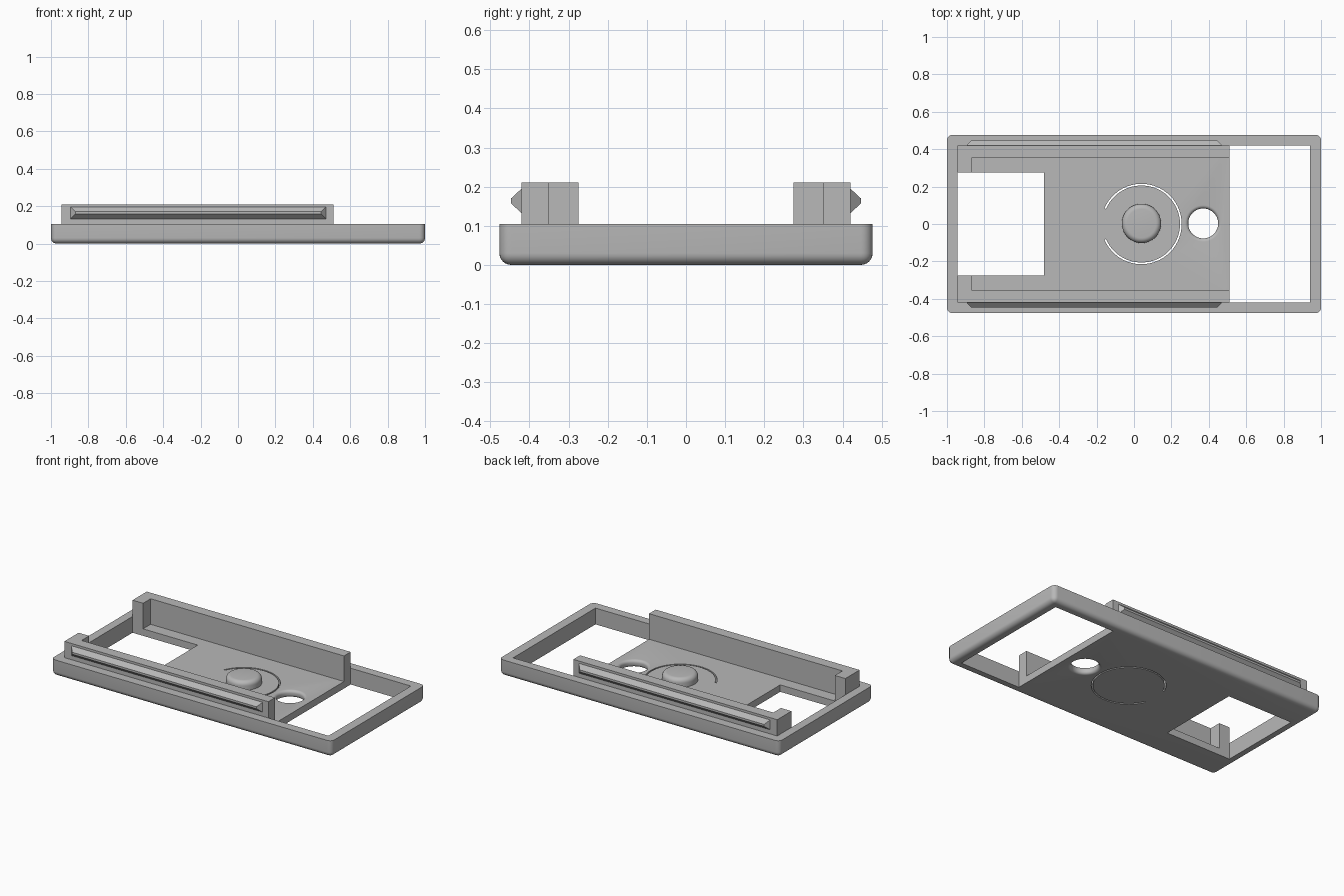
import bpy, bmesh, math

if "Cube" in bpy.data.objects:
    bpy.data.objects.remove(bpy.data.objects["Cube"])

GREY = bpy.data.materials.new("warm_grey")
GREY.diffuse_color = (0.48, 0.48, 0.48, 1)
GREY.use_nodes = True
GREY.node_tree.nodes["Principled BSDF"].inputs["Base Color"].default_value = GREY.diffuse_color

FLOOR = 0.045      # floor thickness
RIM = 0.105        # frame height
TOP = 0.21         # clip wall height
X0, X1 = -0.945, 0.51
YI = 0.42          # inner half width of the frame


def finish(name, bm):
    bmesh.ops.recalc_face_normals(bm, faces=bm.faces)
    me = bpy.data.meshes.new(name)
    bm.to_mesh(me)
    bm.free()
    ob = bpy.data.objects.new(name, me)
    bpy.context.collection.objects.link(ob)
    me.materials.append(GREY)
    return ob


def prism(name, pts, z0, z1):
    bm = bmesh.new()
    f = bm.faces.new([bm.verts.new((x, y, z0)) for x, y in pts])
    r = bmesh.ops.extrude_face_region(bm, geom=[f])
    for v in r["geom"]:
        if isinstance(v, bmesh.types.BMVert):
            v.co.z = z1
    return finish(name, bm)


def box(name, x0, x1, y0, y1, z0, z1):
    return prism(name, [(x0, y0), (x1, y0), (x1, y1), (x0, y1)], z0, z1)


def lathe(name, profile, cx, cy, n=48):
    bm = bmesh.new()
    rings = []
    for r, z in profile:
        rings.append([bm.verts.new((cx + r * math.cos(2 * math.pi * i / n),
                                    cy + r * math.sin(2 * math.pi * i / n), z)) for i in range(n)])
    for a, b in zip(rings, rings[1:]):
        for i in range(n):
            j = (i + 1) % n
            bm.faces.new((a[i], a[j], b[j], b[i]))
    bm.faces.new(rings[0])
    bm.faces.new(rings[-1])
    return finish(name, bm)


def activate(ob):
    bpy.ops.object.select_all(action='DESELECT')
    ob.select_set(True)
    bpy.context.view_layer.objects.active = ob


def smooth(ob):
    activate(ob)
    bpy.ops.object.shade_smooth_by_angle(angle=math.radians(30))


def cut(ob, cutter):
    cutter.hide_render = True
    activate(ob)
    m = ob.modifiers.new("cut", 'BOOLEAN')
    m.operation = 'DIFFERENCE'
    m.solver = 'EXACT'
    m.object = cutter
    bpy.ops.object.modifier_apply(modifier=m.name)
    bpy.data.objects.remove(cutter)


# tray: block with rounded corners and rounded bottom edge
bm = bmesh.new()
bmesh.ops.create_cube(bm, size=1)
for v in bm.verts:
    v.co = (v.co.x * 2, v.co.y * 0.954, (v.co.z + 0.5) * RIM)
edges = [e for e in bm.edges if min(v.co.z for v in e.verts) < 0.01]
bmesh.ops.bevel(bm, geom=edges, offset=0.03, segments=6, profile=0.5, affect='EDGES')
tray = finish("tray", bm)

# pocket above the floor, open end, and side window
cut(tray, box("pocket_cutter", X0, 0.7, -YI, YI, FLOOR, 0.3))
cut(tray, box("open_end_cutter", X1, 0.94, -YI, YI, -0.1, 0.3))
cut(tray, box("window_cutter", X0, -0.48, -0.275, 0.275, -0.1, 0.3))

# round hole with rounded rims on both faces
R, F = 0.08, 0.018
arc = [i * math.pi / 12 for i in range(7)]
prof = [(R + F, -0.02)]
prof += [(R + F - F * math.sin(a), F - F * math.cos(a)) for a in arc]
prof += [(R + F - F * math.cos(a), FLOOR - F + F * math.sin(a)) for a in arc]
prof += [(R + F, FLOOR + 0.02)]
cut(tray, lathe("hole_cutter", prof, 0.37, 0.003))

# thin arc slot that frees the button tongue
N, SPAN = 48, math.radians(157)
angles = [-SPAN + 2 * SPAN * i / N for i in range(N + 1)]
slot = [(0.04 + 0.215 * math.cos(a), 0.215 * math.sin(a)) for a in angles]
slot += [(0.04 + 0.206 * math.cos(a), 0.206 * math.sin(a)) for a in reversed(angles)]
cut(tray, prism("slot_cutter", slot, -0.1, 0.2))
smooth(tray)

# push button with rounded top
BR, BF, BZ = 0.105, 0.028, 0.1
prof = [(BR, FLOOR - 0.01)]
prof += [(BR - BF + BF * math.cos(a), BZ - BF + BF * math.sin(a)) for a in arc]
smooth(lathe("button", prof, 0.04, 0.003))

# clip walls with a return at the closed end, and tapered snap ridges
for side, s in (("front", -1), ("back", 1)):
    outline = [(X0, YI), (X1, YI), (X1, 0.352), (-0.87, 0.352), (-0.87, 0.275), (X0, 0.275)]
    prism(side + "_clip_wall", [(x, s * y) for x, y in outline], FLOOR, TOP)

    bm = bmesh.new()
    rings = []
    for xa, xb, za, zb, y in ((-0.895, 0.47, 0.132, 0.195, YI), (-0.87, 0.445, 0.157, 0.17, 0.447)):
        rings.append([bm.verts.new((x, s * y, z))
                      for x, z in ((xa, za), (xb, za), (xb, zb), (xa, zb))])
    for i in range(4):
        j = (i + 1) % 4
        bm.faces.new((rings[0][i], rings[0][j], rings[1][j], rings[1][i]))
    for r in rings:
        bm.faces.new(r)
    finish(side + "_snap_ridge", bm)
